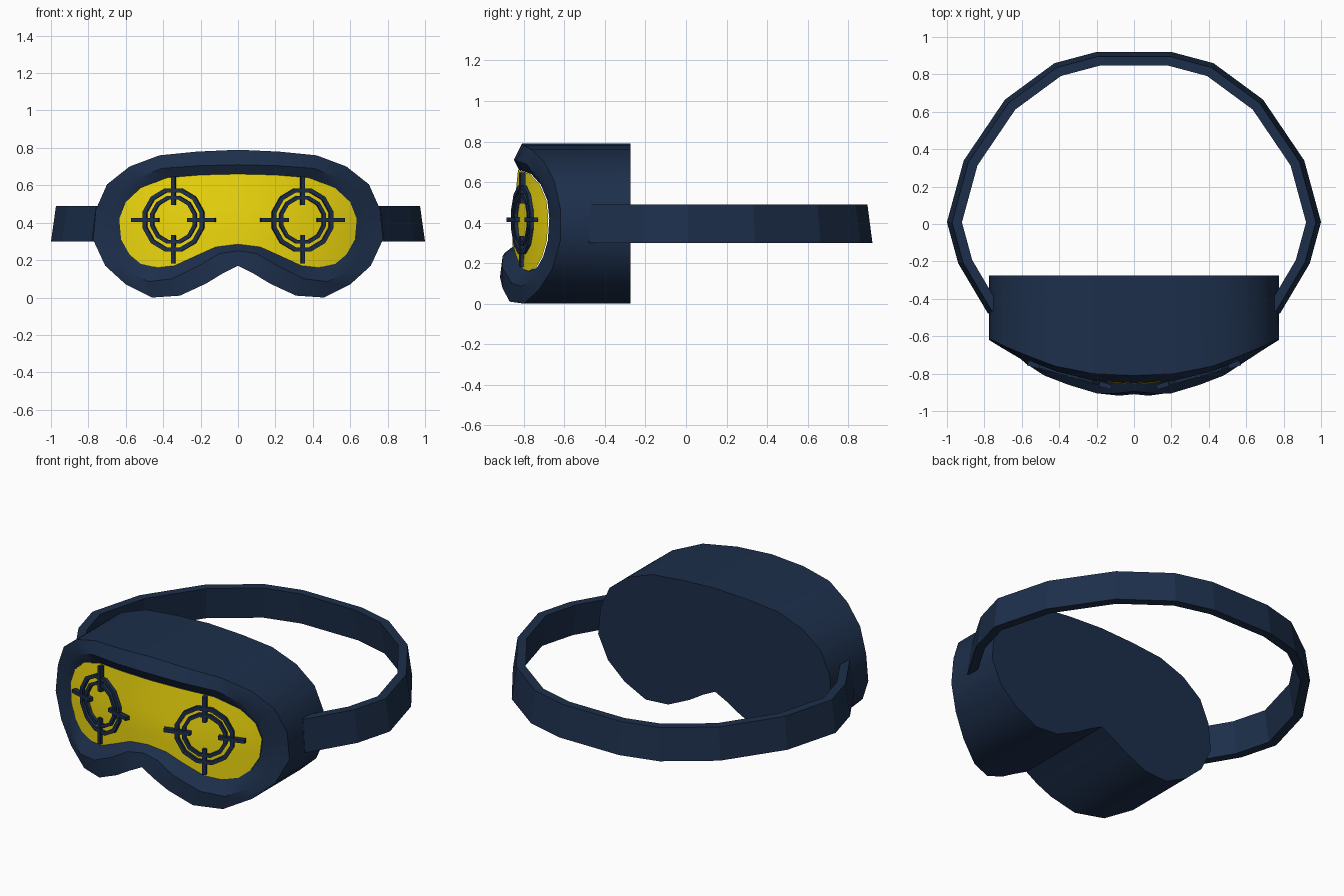
import bpy, bmesh
from math import sin, cos, pi, radians, atan
from mathutils import Vector, Matrix

if "Cube" in bpy.data.objects:
    bpy.data.objects.remove(bpy.data.objects["Cube"])


def material(name, color):
    m = bpy.data.materials.new(name)
    m.diffuse_color = (*color, 1)
    m.use_nodes = True
    m.node_tree.nodes["Principled BSDF"].inputs["Base Color"].default_value = m.diffuse_color
    return m


NAVY = material("navy", (0.012, 0.028, 0.07))
YELLOW = material("yellow", (0.85, 0.68, 0.004))


def make(name, verts, faces, mat, smooth=None):
    bm = bmesh.new()
    vs = [bm.verts.new(v) for v in verts]
    for f in faces:
        bm.faces.new([vs[i] for i in f])
    bmesh.ops.recalc_face_normals(bm, faces=bm.faces)
    me = bpy.data.meshes.new(name)
    bm.to_mesh(me)
    bm.free()
    ob = bpy.data.objects.new(name, me)
    bpy.context.collection.objects.link(ob)
    me.materials.append(mat)
    if smooth:
        bpy.ops.object.select_all(action='DESELECT')
        ob.select_set(True)
        bpy.context.view_layer.objects.active = ob
        bpy.ops.object.shade_smooth_by_angle(angle=radians(smooth))
    return ob


def mirrored(half):
    """Close a half loop (first and last points on x = 0)."""
    return half + [(-x, y, z) for x, y, z in half[-2:0:-1]]


def lens_y(x, z):
    return -0.855 + 0.43 * x * x + 0.1 * max(z - 0.4, 0)


def bridge(rows, count, closed_rows=False):
    n = len(rows_range := range(rows if closed_rows else rows - 1))
    return [(r * count + i, r * count + (i + 1) % count,
             (r + 1) % rows * count + (i + 1) % count, (r + 1) % rows * count + i)
            for r in rows_range for i in range(count)]


# Half outlines as (x, z, y), running from top centre round to the nose
outer = [(0, .79, -.81), (.22, .78, -.80), (.42, .76, -.76), (.58, .70, -.70),
         (.70, .605, -.65), (.76, .47, -.62), (.775, .31, -.62), (.71, .17, -.66),
         (.60, .07, -.725), (.46, 0, -.80), (.31, .01, -.87), (.17, .075, -.905),
         (.08, .13, -.918), (0, .17, -.91)]
ridge = [(0, .71, -.85), (.21, .705, -.838), (.41, .69, -.79), (.55, .63, -.735),
         (.64, .55, -.685), (.685, .43, -.65), (.68, .29, -.65), (.645, .20, -.685),
         (.58, .135, -.745), (.48, .085, -.81), (.35, .10, -.86), (.20, .175, -.905),
         (.10, .235, -.905), (0, .25, -.895)]
edge = [(0, .66), (.20, .655), (.38, .64), (.52, .585), (.60, .51), (.635, .42),
        (.625, .31), (.58, .23), (.52, .18), (.43, .16), (.34, .17), (.22, .225),
        (.12, .27), (0, .285)]

# Goggle body: back cap, wall, rim bevel and inner lip
loops = [mirrored([(x, -.275, z) for x, z, y in outer]),
         mirrored([(x, y, z) for x, z, y in outer]),
         mirrored([(x, y, z) for x, z, y in ridge]),
         mirrored([(x, lens_y(x, z) + .005, z) for x, z in edge])]
n = len(loops[0])
make("goggle_body", sum(loops, []),
     bridge(4, n) + [tuple(range(n))], NAVY, 35)

# Curved lens: columns between the upper and lower edge, wrapped on the lens curve
cols = [(edge[i], edge[13 - i]) for i in range(7)]
cols = [((-a[0], a[1]), (-b[0], b[1])) for a, b in cols[:0:-1]] + cols
R = 6
verts = []
for a, b in cols:
    for k in range(R + 1):
        t = k / R
        x, z = a[0] + (b[0] - a[0]) * t, a[1] + (b[1] - a[1]) * t
        verts.append((x, lens_y(x, z), z))
w = R + 1
faces = [(c * w + k, c * w + k + 1, (c + 1) * w + k + 1, (c + 1) * w + k)
         for c in range(len(cols) - 1) for k in range(R)]
make("lens", verts, faces, YELLOW, 60)


# Sight markings: two rings and four bars on each eye, tilted along the lens
def sight(side, name):
    place = (Matrix.Translation((side * .345, -.808, .415))
             @ Matrix.Rotation(side * atan(.29), 4, 'Z'))
    N, d = 12, .009
    for label, ro, ri in (("outer", .175, .152), ("inner", .132, .112)):
        vs = [place @ Vector((r * cos((i + .5) * 2 * pi / N), y, r * sin((i + .5) * 2 * pi / N)))
              for r, y in ((ro, -d), (ro, d), (ri, d), (ri, -d)) for i in range(N)]
        make(f"{name}_{label}_ring", vs, bridge(4, N, True), NAVY)
    for q in range(4):
        m = place @ Matrix.Rotation(q * pi / 2, 4, 'Y')
        vs = [m @ Vector((x, y, z)) for x in (.08, .233)
              for y, z in ((-.013, -.011), (.013, -.011), (.013, .011), (-.013, .011))]
        make(f"{name}_bar_{q + 1}", vs,
             bridge(2, 4) + [(0, 1, 2, 3), (4, 5, 6, 7)], NAVY)


sight(1, "right_sight")
sight(-1, "left_sight")

# Head strap: slanted band section swept round the head
half = [(.20, .92), (.425, .86), (.69, .665), (.91, .34), (1.0, .01), (.94, -.21), (.78, -.48)]
path = [(-x, y) for x, y in half[::-1]] + half
section = [(1, .30), (.973, .49), (.92, .49), (.947, .30)]
verts = [(x * s, y * s, z) for x, y in path for s, z in section]
last = 4 * (len(path) - 1)
make("head_strap", verts, bridge(len(path), 4)
     + [(0, 1, 2, 3), tuple(last + i for i in range(4))], NAVY)
